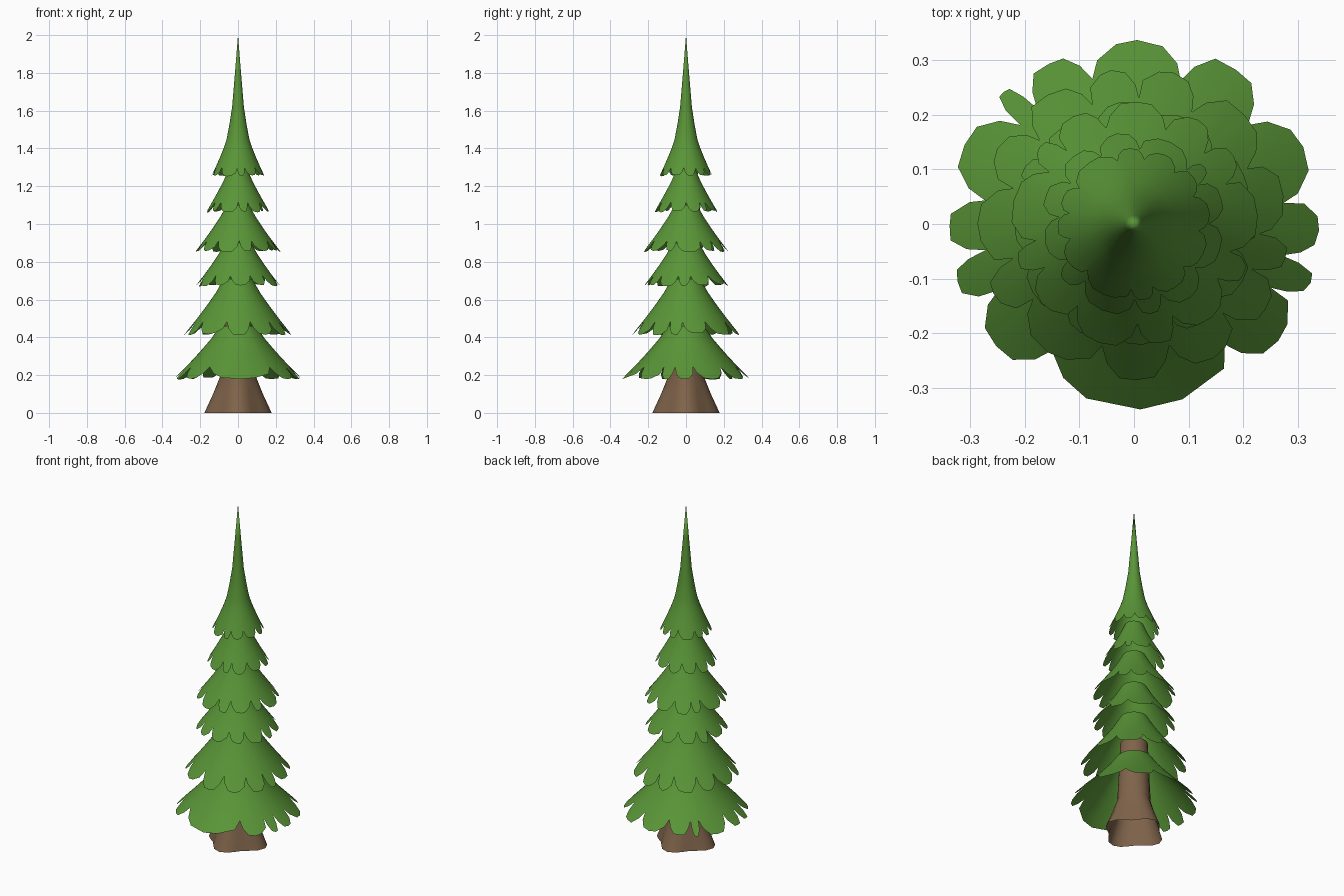
import bpy, bmesh, math, random

random.seed(4)
cube = bpy.data.objects.get("Cube")
if cube:
    bpy.data.objects.remove(cube, do_unlink=True)


def make_material(name, colour):
    mat = bpy.data.materials.new(name)
    mat.use_nodes = True
    mat.diffuse_color = colour
    mat.node_tree.nodes["Principled BSDF"].inputs["Base Color"].default_value = colour
    return mat


green = make_material("needle green", (0.10, 0.30, 0.038, 1))
brown = make_material("bark brown", (0.21, 0.125, 0.068, 1))


def skin(name, rows, mat, apex=None):
    """Join rings of points, top to bottom, into one open smooth surface."""
    bm = bmesh.new()
    rings = [[bm.verts.new(p) for p in row] for row in rows]
    n = len(rings[0])
    for upper, lower in zip(rings, rings[1:]):
        for i in range(n):
            j = (i + 1) % n
            bm.faces.new((upper[i], lower[i], lower[j], upper[j]))
    if apex:
        tip = bm.verts.new(apex)
        for i in range(n):
            bm.faces.new((tip, rings[0][i], rings[0][(i + 1) % n]))
    mesh = bpy.data.meshes.new(name)
    bm.to_mesh(mesh)
    bm.free()
    mesh.materials.append(mat)
    obj = bpy.data.objects.new(name, mesh)
    bpy.context.collection.objects.link(obj)
    bpy.ops.object.select_all(action="DESELECT")
    obj.select_set(True)
    bpy.context.view_layer.objects.active = obj
    bpy.ops.object.shade_smooth_by_angle(angle=math.radians(60))


def polar(r, a, z):
    return (r * math.cos(a), r * math.sin(a), z)


# Notch directions between the lobes of the lowest hem, in degrees
NOTCHES = [8, 41, 72, 106, 130, 139, 171, 190, 206, 237, 307, 335, 348]
# Outline of one lobe: position across it, how far it reaches down
LOBE = [(0, 0), (0.1, 0.5), (0.28, 0.92), (0.5, 1), (0.72, 0.95), (0.92, 0.55)]


def hem_columns(notches, jitter):
    cols = []
    for k, a in enumerate(notches):
        width = (notches[(k + 1) % len(notches)] - a) % 360
        reach = 1 - jitter * random.random()
        for u, drop in LOBE:
            wobble = random.uniform(-0.06, 0.06) if 0 < drop < 1 else 0
            cols.append((math.radians(a + width * (u + wobble / 2)),
                         (drop + wobble) * reach))
    return cols


def random_notches(count):
    step = 360 / count
    start = random.uniform(0, step)
    return [start + step * (k + random.uniform(-0.3, 0.3)) for k in range(count)]


def skirt(name, r0, z0, r1, z1, notches, upper=(), apex=None):
    """A flared tier of branches from its collar (r0, z0) to its tips (r1, z1)."""
    cols = hem_columns(notches, 0.18)
    rows = [[polar(r, a, z) for a, d in cols] for r, z in upper]

    def point(t, a):
        return polar(r0 + (r1 - r0) * t ** 1.15, a, z0 + (z1 - z0) * t)

    for t in (0, 0.25, 0.5, 0.7):
        rows.append([point(t, a) for a, d in cols])
    rows.append([point(0.76 + 0.24 * d, a) for a, d in cols])
    skin(name, rows, green, apex)


# Branch tiers from the bottom up
skirt("branch_tier_1", 0.095, 0.46, 0.343, 0.175, NOTCHES)
TIERS = [
    (0.075, 0.71, 0.288, 0.41, 13),
    (0.07, 0.90, 0.225, 0.67, 12),
    (0.06, 1.10, 0.228, 0.85, 13),
    (0.05, 1.29, 0.170, 1.06, 12),
]
for k, (r0, z0, r1, z1, count) in enumerate(TIERS):
    skirt(f"branch_tier_{k + 2}", r0, z0, r1, z1, random_notches(count))

# Crown tier drawn out into a long spike
skirt("crown_spike", 0.06, 1.45, 0.142, 1.25, random_notches(12),
      upper=[(0.016, 1.8), (0.031, 1.62), (0.045, 1.53)], apex=(0, 0, 2))

# Hollow trunk with four soft root flares
SEGMENTS = 24
rows = []
for r, z, flare in [(0.075, 0.55, 0), (0.083, 0.35, 0), (0.093, 0.19, 0.003),
                    (0.122, 0.1, 0.01), (0.157, 0, 0.021)]:
    angles = [math.tau * i / SEGMENTS for i in range(SEGMENTS)]
    rows.append([polar(r + flare * math.cos(4 * a), a, z) for a in angles])
skin("trunk", rows, brown)
